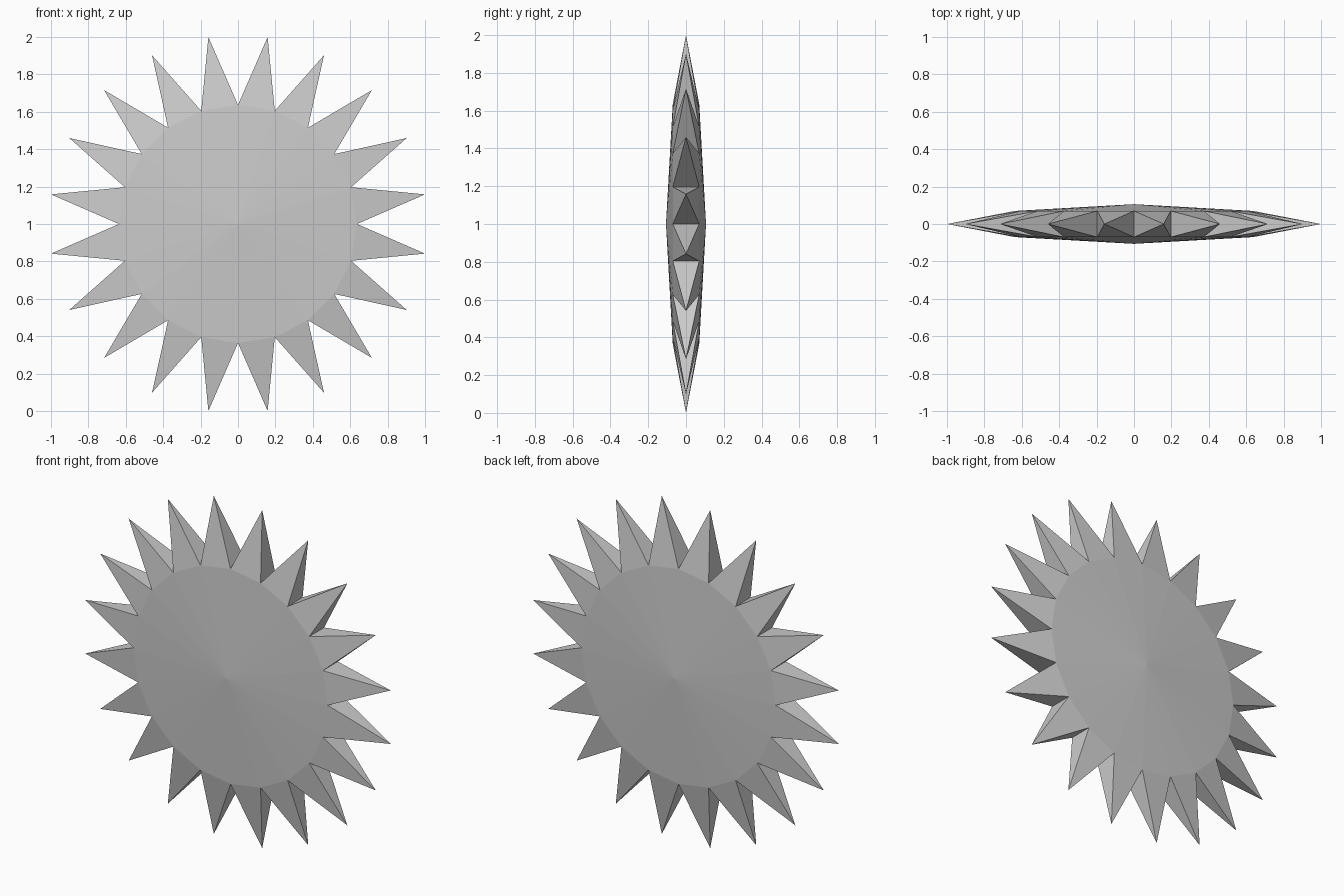
import bpy
import bmesh
from math import sin, cos, pi

cube = bpy.data.objects.get("Cube")
if cube:
    bpy.data.objects.remove(cube, do_unlink=True)

POINTS = 20
STEP = 2 * pi / POINTS
TIP_RADIUS = 1 / cos(STEP / 2)
RIM_RADIUS = 0.636
RIM_DEPTH = 0.07
HUB_DEPTH = 0.106

# Single plain grey
grey = bpy.data.materials.new("plain_grey")
grey.use_nodes = True
colour = (0.6, 0.6, 0.6, 1)
grey.diffuse_color = colour
grey.node_tree.nodes["Principled BSDF"].inputs["Base Color"].default_value = colour

bm = bmesh.new()


def ring(radius, y, offset=0.0):
    """Ring of vertices in an upright plane around the star's centre."""
    return [bm.verts.new((radius * cos(STEP * (i + offset)), y,
                          1 + radius * sin(STEP * (i + offset))))
            for i in range(POINTS)]


# Hub peaks, front and back rims, and spike tips
front_hub = bm.verts.new((0, -HUB_DEPTH, 1))
back_hub = bm.verts.new((0, HUB_DEPTH, 1))
front = ring(RIM_RADIUS, -RIM_DEPTH)
back = ring(RIM_RADIUS, RIM_DEPTH)
tips = ring(TIP_RADIUS, 0, 0.5)

for i in range(POINTS):
    j = (i + 1) % POINTS
    # Shallow cones of the disc
    bm.faces.new((front_hub, front[i], front[j]))
    bm.faces.new((back_hub, back[j], back[i]))
    # Four-sided spike
    base = (front[i], back[i], back[j], front[j])
    for k in range(4):
        bm.faces.new((base[k], base[(k + 1) % 4], tips[i]))

bmesh.ops.recalc_face_normals(bm, faces=bm.faces)
mesh = bpy.data.meshes.new("spiked_star")
bm.to_mesh(mesh)
bm.free()
mesh.materials.append(grey)
star = bpy.data.objects.new("spiked_star", mesh)
bpy.context.collection.objects.link(star)
